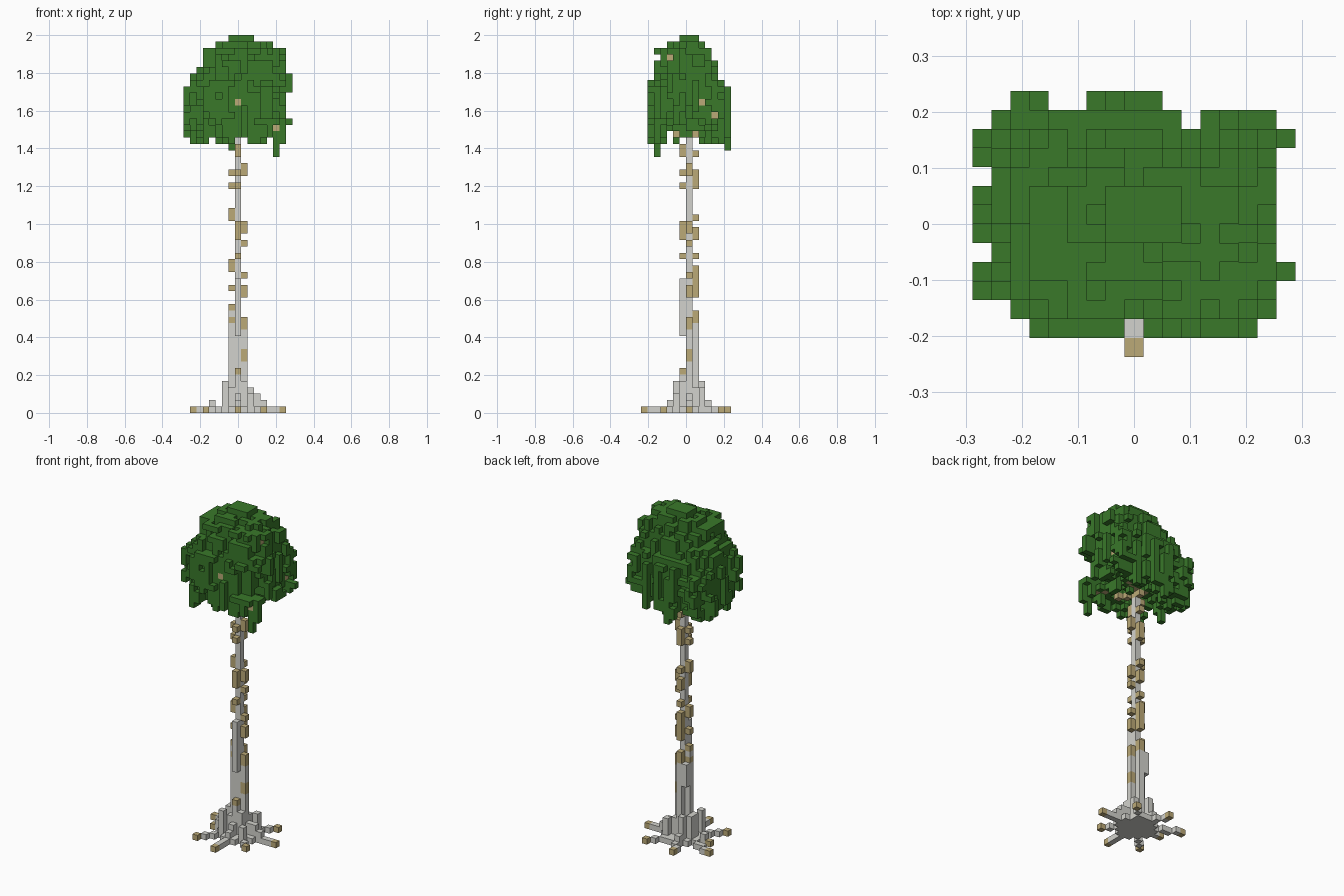
import bpy
import bmesh
import random
from mathutils import Vector

if "Cube" in bpy.data.objects:
    bpy.data.objects.remove(bpy.data.objects["Cube"], do_unlink=True)

rng = random.Random(11)
TOP = 58
SIZE = 2 / (TOP + 1)


def material(name, colour):
    m = bpy.data.materials.new(name)
    m.use_nodes = True
    m.diffuse_color = (*colour, 1)
    m.node_tree.nodes["Principled BSDF"].inputs["Base Color"].default_value = (*colour, 1)
    return m


leaf_green = material("leaf green", (0.041, 0.19, 0.023))
bark_grey = material("bark grey", (0.65, 0.65, 0.61))
bark_tan = material("bark tan", (0.5, 0.4, 0.185))


def line(start, end):
    """Cells on a straight run between two cells."""
    a, b = Vector(start), Vector(end)
    n = int(max(abs(c) for c in b - a))
    return [tuple(round(c) for c in a.lerp(b, s / n)) for s in range(n + 1)]


# Trunk: a single core with four buttress strips on its lower part
trunk = {(0, 0, k) for k in range(43)}
SIDES = {"left": (1, 0), "right": (-1, 0), "front": (0, -1), "back": (0, 1)}
for side, low, high in (("left", 0, 15), ("right", 0, 17), ("back", 0, 16),
                        ("front", 0, 7), ("front", 12, 21)):
    trunk |= {(*SIDES[side], k) for k in range(low, high)}
trunk |= {(-1, 1, k) for k in range(10, 14)}

# Stubs of old bark up the trunk
STUBS = {
    "left": (8, 9, 13, 14, 18, 19, 21, 26, 28, 29, 37, 38),
    "right": (14, 16, 19, 22, 23, 30, 31, 35, 37, 42),
    "front": (6, 24, 27, 28, 29, 35, 37, 40, 41),
    "back": (14, 15, 18, 19, 20, 21, 22, 24, 27, 28, 30, 35, 36, 37, 40, 43),
}
stubs = {(*SIDES[s], k) for s, levels in STUBS.items() for k in levels}

# Roots: arms that step down from the trunk to tan tips
roots, root_tips = set(), set()
ARMS = ((0, -7), (7, 0), (4, 5), (-2, 6), (-7, 3), (-5, -5), (4, -4), (-5, 0))
for x, y in ARMS:
    for step, (i, j, _) in enumerate(line((0, 0, 0), (x, y, 0))):
        height = (6, 6, 5, 3, 2, 1, 1, 1)[step]
        if 0 < step < 5:
            height = max(1, height - rng.choice((0, 1, 2)))
        roots |= {(i, j, k) for k in range(height)}
    root_tips.add((x, y, 0))
roots |= {(i, j, 0) for i in range(-4, 5) for j in range(-4, 5) if i * i + j * j < 13}

# Crown extents per level from the top down: x low, x high, y low, y high
LEVELS = ((-1, 2, -1, 1), (-3, 5, -3, 2), (-5, 7, -5, 3), (-5, 7, -4, 3),
          (-5, 7, -5, 4), (-6, 7, -5, 4), (-7, 8, -5, 4), (-7, 8, -6, 5), (-8, 8, -6, 6))
# Plan outline of the crown, by row from front to back
ROWS = {-6: (-5, 6), -5: (-6, 7), -4: (-8, 7), -3: (-8, 7), -2: (-7, 7), -1: (-8, 7),
        0: (-8, 7), 1: (-8, 7), 2: (-7, 7), 3: (-8, 7), 4: (-8, 7), 5: (-7, 7), 6: (-6, 1)}
GAPS = {(3, 5), (-4, 6), (-3, 6), (0, -6)}


def roundness(i, j, k):
    x0, x1, y0, y1 = LEVELS[min(TOP - k, len(LEVELS) - 1)]
    u = abs(i - (x0 + x1) / 2) / ((x1 - x0 + 1) / 2)
    v = abs(j - (y0 + y1) / 2) / ((y1 - y0 + 1) / 2)
    return u ** 3 + v ** 3


def in_crown(i, j, k):
    if j not in ROWS or (i, j) in GAPS or k > TOP:
        return False
    if not ROWS[j][0] <= i <= ROWS[j][1]:
        return False
    if i - j >= 10 and 46 <= k <= 50:
        return False
    return roundness(i, j, k) <= (1.08 if k > 49 else 1.5)


# Foliage: a ragged hollow dome with hanging strands along its rim
AROUND = ((1, 0, 0), (-1, 0, 0), (0, 1, 0), (0, -1, 0), (0, 0, 1))
foliage = set()
for i in range(-8, 8):
    for j in range(-6, 7):
        bottom = rng.choice((42, 43, 43, 44, 44, 45, 46))
        if i >= 5 and -3 <= j <= 1:
            bottom += 2
        missing = False
        column = []
        for k in range(TOP, bottom - 1, -1):
            if rng.random() < 0.5:
                missing = rng.random() < 0.42
            if not in_crown(i, j, k):
                continue
            outer = not all(in_crown(i + a, j + b, k + c) for a, b, c in AROUND)
            depth = rng.choice((2, 3, 3))
            deep = all(in_crown(i + depth * a, j + depth * b, k + depth * c)
                       for a, b, c in AROUND)
            corner = roundness(i, j, k) > 1.08 and rng.random() < 0.4
            if not deep and not (outer and (missing or corner) and k < TOP):
                column.append((i, j, k))
        # Every column in the outline keeps at least one short clump
        if not column and in_crown(i, j, 45):
            column = [(i, j, 44), (i, j, 45)]
        foliage |= set(column)
STRANDS = ((6, -5, 40, 45), (-1, 6, 41, 46), (-7, -2, 42, 46), (-5, 2, 42, 46),
           (8, -3, 50, 52), (8, 4, 45, 45), (7, 4, 44, 46), (7, -3, 50, 52),
           (6, -4, 54, 56), (0, -5, 43, 47), (4, 0, 43, 47), (4, -1, 43, 47))
for i, j, low, high in STRANDS:
    foliage |= {(i, j, k) for k in range(low, high + 1)}

# Branches fan out from the trunk top, wrapped in leaves except where a tip shows
branches, windows = set(), set()
for tip, facing in (((0, -5, 48), "front"), ((6, -5, 44), "front"), ((6, -3, 55), "left"),
                    ((6, 2, 48), "left"), ((6, 4, 46), "left"),
                    ((-5, 3, 48), None), ((-5, -2, 49), None)):
    branches |= set(line((0, 0, 43), tip))
    if facing:
        x, y = SIDES[facing]
        windows |= {(tip[0] + x * s, tip[1] + y * s, tip[2]) for s in range(1, 5)}
for i, j, k in branches:
    if k >= 44:
        foliage |= {c for c in ((i + a, j + b, k + d) for a, b, d in AROUND) if in_crown(*c)}
foliage -= windows

# Each cell belongs to one part only
trunk -= stubs
roots -= trunk | stubs | root_tips
branches -= trunk | stubs
foliage -= trunk | stubs | branches
solid = trunk | stubs | roots | root_tips | branches | foliage

AXES = [Vector(a) for a in ((1, 0, 0), (0, 1, 0), (0, 0, 1))]


def build(name, cells, mat):
    """Turn cells into a mesh of the cube faces that are exposed."""
    bm = bmesh.new()
    corners = {}

    def corner(p):
        key = tuple(round(2 * c) for c in p)
        if key not in corners:
            corners[key] = bm.verts.new((p + Vector((0, 0.5, 0.5))) * SIZE)
        return corners[key]

    for cell in sorted(cells):
        centre = Vector(cell)
        for a in range(3):
            for sign in (1, -1):
                n = AXES[a] * sign
                if tuple(int(c) for c in centre + n) in solid:
                    continue
                u, v = AXES[(a + 1) % 3] / 2, AXES[(a + 2) % 3] * sign / 2
                mid = centre + n / 2
                bm.faces.new([corner(mid + q) for q in (-u - v, u - v, u + v, v - u)])
    mesh = bpy.data.meshes.new(name)
    bm.to_mesh(mesh)
    bm.free()
    mesh.materials.append(mat)
    bpy.context.collection.objects.link(bpy.data.objects.new(name, mesh))


build("trunk", trunk, bark_grey)
build("bark_stubs", stubs, bark_tan)
build("roots", roots, bark_grey)
build("root_tips", root_tips, bark_tan)
build("branches", branches, bark_tan)
build("foliage", foliage, leaf_green)
